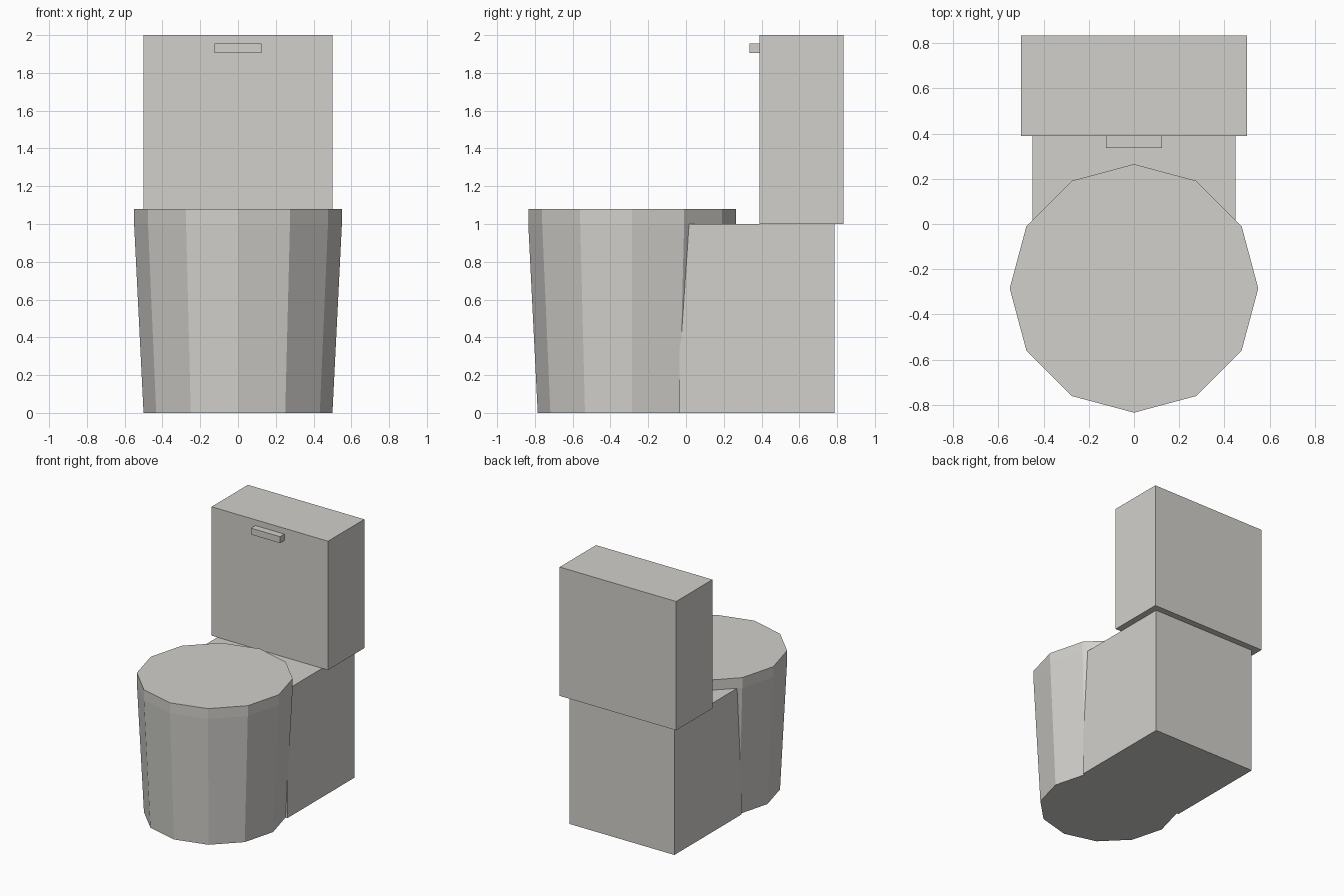
import bpy
import bmesh
from mathutils import Matrix, Vector

cube = bpy.data.objects.get("Cube")
if cube:
    bpy.data.objects.remove(cube, do_unlink=True)

# Single porcelain colour
porcelain = bpy.data.materials.new("warm_light_grey")
porcelain.use_nodes = True
colour = (0.64, 0.63, 0.60, 1)
porcelain.diffuse_color = colour
shader = porcelain.node_tree.nodes["Principled BSDF"]
shader.inputs["Base Color"].default_value = colour
shader.inputs["Roughness"].default_value = 0.6


def finish(name, bm):
    mesh = bpy.data.meshes.new(name)
    bm.to_mesh(mesh)
    bm.free()
    mesh.materials.append(porcelain)
    obj = bpy.data.objects.new(name, mesh)
    bpy.context.collection.objects.link(obj)
    return obj


def box(name, low, high):
    low, high = Vector(low), Vector(high)
    bm = bmesh.new()
    bmesh.ops.create_cube(bm, size=1)
    bmesh.ops.scale(bm, vec=high - low, verts=bm.verts)
    bmesh.ops.translate(bm, vec=(low + high) / 2, verts=bm.verts)
    return finish(name, bm)


def drum(name, bottom_radius, top_radius, z_low, z_high, y=-0.285):
    bm = bmesh.new()
    bmesh.ops.create_cone(
        bm, cap_ends=True, segments=12, radius1=bottom_radius,
        radius2=top_radius, depth=z_high - z_low,
        matrix=Matrix.Translation((0, y, (z_low + z_high) / 2)))
    return finish(name, bm)


# Tapered bowl with a straight-sided lid
drum("bowl", 0.5, 0.55, 0, 1)
drum("lid", 0.55, 0.55, 1, 1.08)

# Pedestal, cistern and flush handle
box("pedestal", (-0.45, -0.035, 0), (0.45, 0.785, 1))
box("cistern", (-0.5, 0.39, 1), (0.5, 0.835, 2))
box("flush_handle", (-0.125, 0.337, 1.905), (0.125, 0.39, 1.955))
